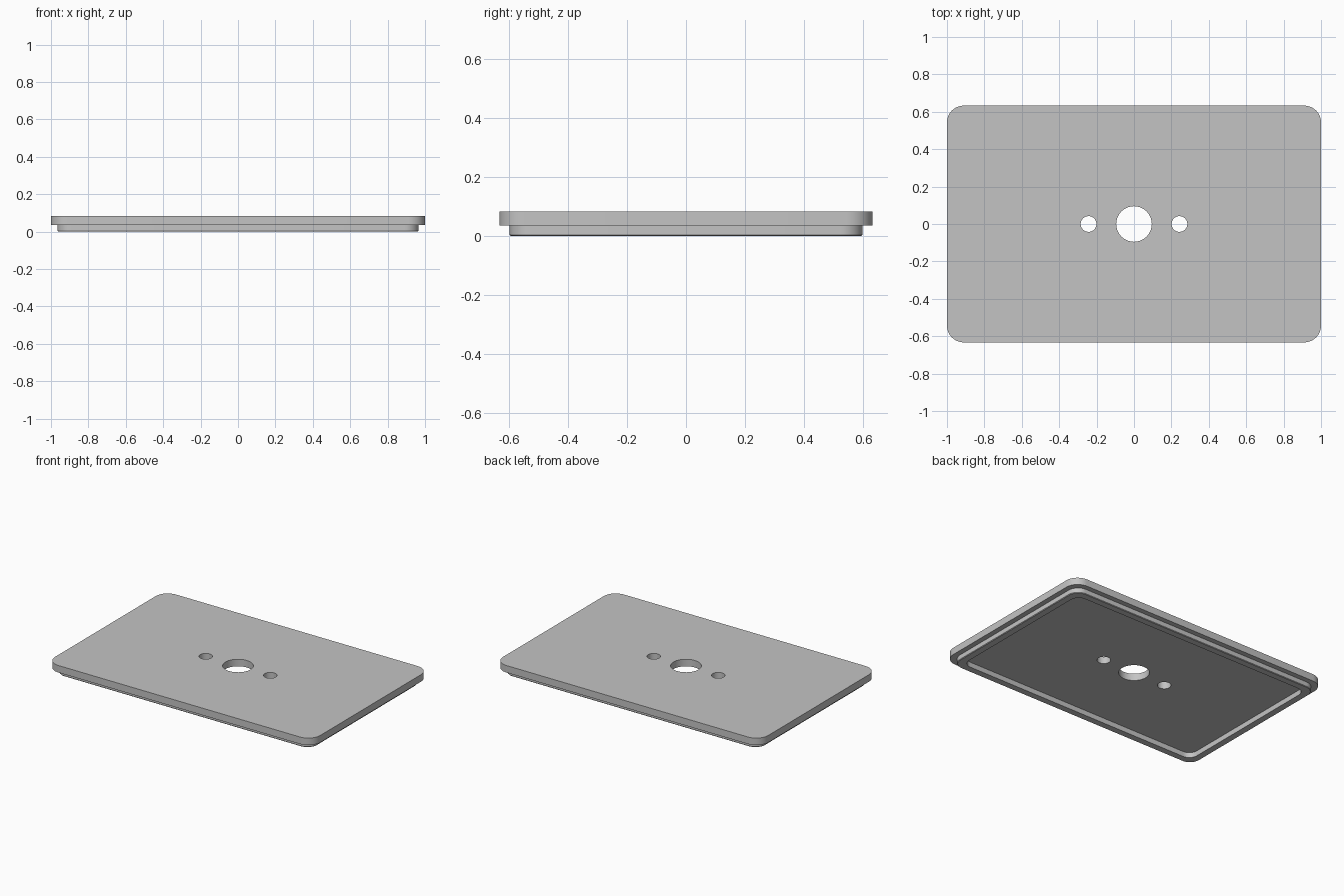
import bpy, bmesh, math

cube = bpy.data.objects.get("Cube")
if cube:
    bpy.data.objects.remove(cube, do_unlink=True)

# Single plain grey
grey = bpy.data.materials.new("plain_grey")
grey.use_nodes = True
colour = (0.55, 0.55, 0.55, 1)
grey.diffuse_color = colour
grey.node_tree.nodes["Principled BSDF"].inputs["Base Color"].default_value = colour

HALF_X, HALF_Y = 1.0, 0.633
STEP_Z, TOP_Z = 0.035, 0.083


def outline(inset, radius, z, steps=10):
    """Points of a rounded rectangle, counter-clockwise from above."""
    cx, cy = HALF_X - inset - radius, HALF_Y - inset - radius
    points = []
    for corner, (sx, sy) in enumerate([(1, 1), (-1, 1), (-1, -1), (1, -1)]):
        for i in range(steps + 1):
            a = math.pi / 2 * (corner + i / steps)
            points.append((sx * cx + radius * math.cos(a),
                           sy * cy + radius * math.sin(a), z))
    return points


# Cover plate with a raised lip underneath, from top rim to recess floor
rims = [
    (0, 0.09, TOP_Z),
    (0, 0.09, STEP_Z),
    (0.035, 0.075, STEP_Z),
    (0.035, 0.075, 0.004),
    (0.039, 0.071, 0),
    (0.083, 0.06, 0),
    (0.083, 0.06, STEP_Z),
]
bm = bmesh.new()
loops = [[bm.verts.new(p) for p in outline(*rim)] for rim in rims]
for upper, lower in zip(loops, loops[1:]):
    for i in range(len(upper)):
        j = (i + 1) % len(upper)
        bm.faces.new((upper[j], upper[i], lower[i], lower[j]))
bm.faces.new(loops[0])
bm.faces.new(loops[-1][::-1])
bmesh.ops.recalc_face_normals(bm, faces=bm.faces)
mesh = bpy.data.meshes.new("cover_plate")
bm.to_mesh(mesh)
bm.free()
plate = bpy.data.objects.new("cover_plate", mesh)
bpy.context.collection.objects.link(plate)
mesh.materials.append(grey)

# Centre hole and the two screw holes
for name, x, radius in [("centre_hole", 0, 0.095),
                        ("left_screw_hole", 0.243, 0.042),
                        ("right_screw_hole", -0.243, 0.042)]:
    bpy.ops.mesh.primitive_cylinder_add(vertices=48, radius=radius, depth=0.4,
                                        location=(x, 0, STEP_Z))
    cutter = bpy.context.object
    cutter.name = name + "_cutter"
    cutter.data.materials.append(grey)
    bpy.ops.object.select_all(action="DESELECT")
    plate.select_set(True)
    bpy.context.view_layer.objects.active = plate
    cut = plate.modifiers.new(name, "BOOLEAN")
    cut.operation = "DIFFERENCE"
    cut.solver = "EXACT"
    cut.object = cutter
    bpy.ops.object.modifier_apply(modifier=cut.name)
    bpy.data.objects.remove(cutter, do_unlink=True)

bpy.ops.object.shade_smooth_by_angle(angle=math.radians(30))
